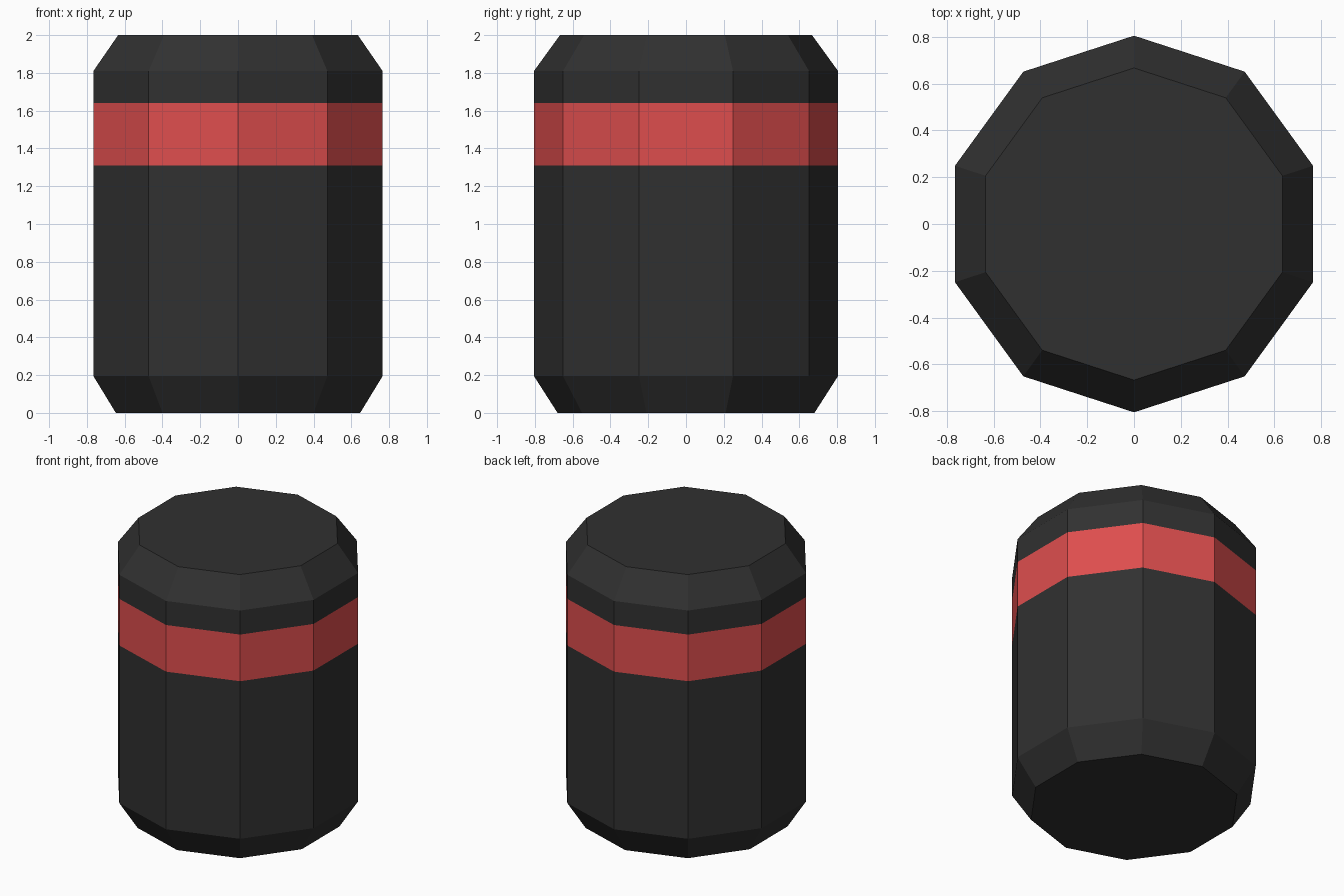
import bpy
import bmesh
from math import cos, sin, pi

cube = bpy.data.objects.get("Cube")
if cube:
    bpy.data.objects.remove(cube, do_unlink=True)


def make_material(name, rgb):
    mat = bpy.data.materials.new(name)
    mat.use_nodes = True
    color = (*rgb, 1.0)
    mat.diffuse_color = color
    mat.node_tree.nodes["Principled BSDF"].inputs["Base Color"].default_value = color
    return mat


charcoal = make_material("charcoal", (0.03, 0.03, 0.03))
red = make_material("red", (0.73, 0.076, 0.076))

SIDES = 10
BAND_LOW, BAND_HIGH = 1.31, 1.64
# Radius and height of each ring, from the base to the lid
PROFILE = [(0.68, 0), (0.805, 0.195), (0.805, BAND_LOW),
           (0.805, BAND_HIGH), (0.805, 1.81), (0.667, 2)]

# Ten-sided canister with chamfered ends, one corner facing front
bm = bmesh.new()
rings = []
for radius, z in PROFILE:
    angles = [pi / 2 + 2 * pi * i / SIDES for i in range(SIDES)]
    rings.append([bm.verts.new((radius * cos(a), radius * sin(a), z)) for a in angles])

for low, high in zip(rings, rings[1:]):
    for i in range(SIDES):
        j = (i + 1) % SIDES
        bm.faces.new((low[i], low[j], high[j], high[i]))

# Flat base and lid
bm.faces.new(rings[0][::-1])
bm.faces.new(rings[-1])
bm.normal_update()

# Red band around the upper body
for face in bm.faces:
    face.material_index = int(BAND_LOW < face.calc_center_median().z < BAND_HIGH)

mesh = bpy.data.meshes.new("canister")
bm.to_mesh(mesh)
bm.free()
mesh.materials.append(charcoal)
mesh.materials.append(red)
canister = bpy.data.objects.new("canister", mesh)
bpy.context.collection.objects.link(canister)
